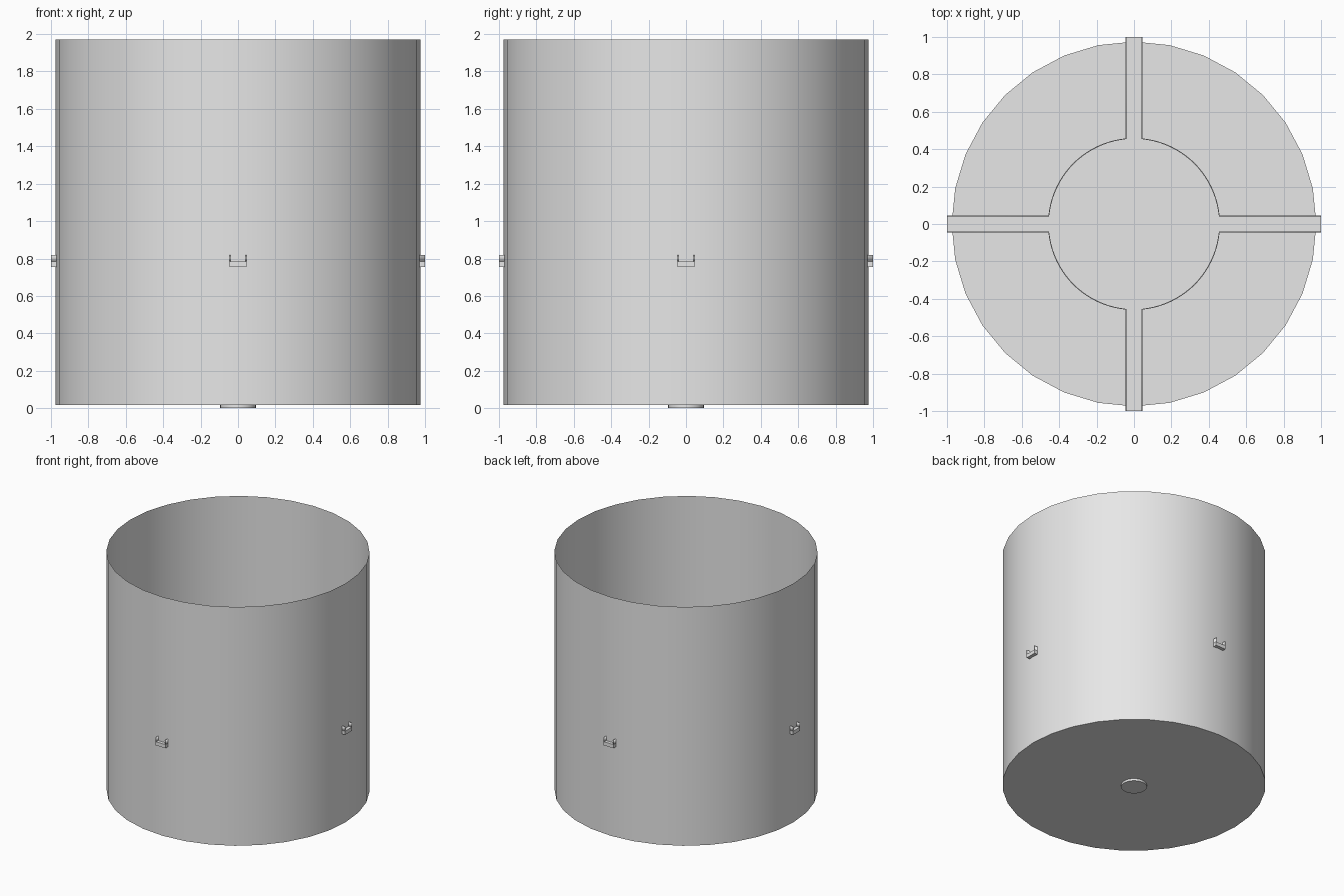
import bpy, bmesh, math

cube = bpy.data.objects.get("Cube")
if cube:
    bpy.data.objects.remove(cube, do_unlink=True)

grey = bpy.data.materials.new("plain grey")
grey.use_nodes = True
COLOUR = (0.8, 0.8, 0.8, 1)
grey.diffuse_color = COLOUR
grey.node_tree.nodes["Principled BSDF"].inputs["Base Color"].default_value = COLOUR

HALF_WIDTH, HUB_RADIUS, REACH = 0.045, 0.46, 1.0
TROUGH_BASE, TROUGH_FLOOR, TROUGH_TOP = 0.755, 0.785, 0.82


def finish(name, bm):
    mesh = bpy.data.meshes.new(name)
    bm.to_mesh(mesh)
    bm.free()
    mesh.materials.append(grey)
    obj = bpy.data.objects.new(name, mesh)
    bpy.context.collection.objects.link(obj)
    bpy.ops.object.select_all(action="DESELECT")
    obj.select_set(True)
    bpy.context.view_layer.objects.active = obj
    bpy.ops.object.shade_smooth_by_angle(angle=math.radians(30))
    return obj


def drum(name, radius, z0, z1, sides, open_top):
    """Upright cylinder, optionally without its lid."""
    bm = bmesh.new()
    bmesh.ops.create_cone(bm, cap_ends=True, segments=sides, radius1=radius,
                          radius2=radius, depth=z1 - z0)
    bmesh.ops.translate(bm, verts=bm.verts, vec=(0, 0, (z0 + z1) / 2))
    if open_top:
        lid = [f for f in bm.faces if f.normal.z > 0.9]
        bmesh.ops.delete(bm, geom=lid, context="FACES_ONLY")
    return finish(name, bm)


def quarter_path(turn, steps=20):
    """Trough edge from one arm tip, around the hub, to the next arm tip."""
    start = math.asin(HALF_WIDTH / HUB_RADIUS)
    sweep = math.pi / 2 - 2 * start
    pts = [(REACH, HALF_WIDTH)]
    for i in range(steps + 1):
        a = start + sweep * i / steps
        pts.append((HUB_RADIUS * math.cos(a), HUB_RADIUS * math.sin(a)))
    pts.append((HALF_WIDTH, REACH))
    c, s = round(math.cos(turn)), round(math.sin(turn))
    return [(x * c - y * s, x * s + y * c) for x, y in pts]


paths = [quarter_path(k * math.pi / 2) for k in range(4)]

# Open tank and the small outlet disc under it
drum("tank_shell", 0.975, 0.018, 1.97, 32, True)
drum("bottom_outlet", 0.095, 0, 0.018, 32, False)

# Cross-shaped trough floor with round hub
bm = bmesh.new()
outline = [bm.verts.new((x, y, TROUGH_BASE)) for path in paths for x, y in path]
base = bm.faces.new(outline)
top = bmesh.ops.extrude_face_region(bm, geom=[base])["geom"]
bmesh.ops.translate(bm, verts=[v for v in top if isinstance(v, bmesh.types.BMVert)],
                    vec=(0, 0, TROUGH_FLOOR - TROUGH_BASE))
if not any(f.normal.z < 0 and f.calc_center_median().z < TROUGH_FLOOR for f in bm.faces):
    bm.faces.new(list(reversed(outline)))
bmesh.ops.recalc_face_normals(bm, faces=bm.faces)
finish("trough_floor", bm)

# Thin upright trough walls, open at the arm tips
bm = bmesh.new()
for path in paths:
    low = [bm.verts.new((x, y, TROUGH_FLOOR)) for x, y in path]
    high = [bm.verts.new((x, y, TROUGH_TOP)) for x, y in path]
    for i in range(len(path) - 1):
        bm.faces.new((low[i], low[i + 1], high[i + 1], high[i]))
walls = finish("trough_walls", bm)
thick = walls.modifiers.new("wall thickness", "SOLIDIFY")
thick.thickness = 0.005
thick.offset = -1
